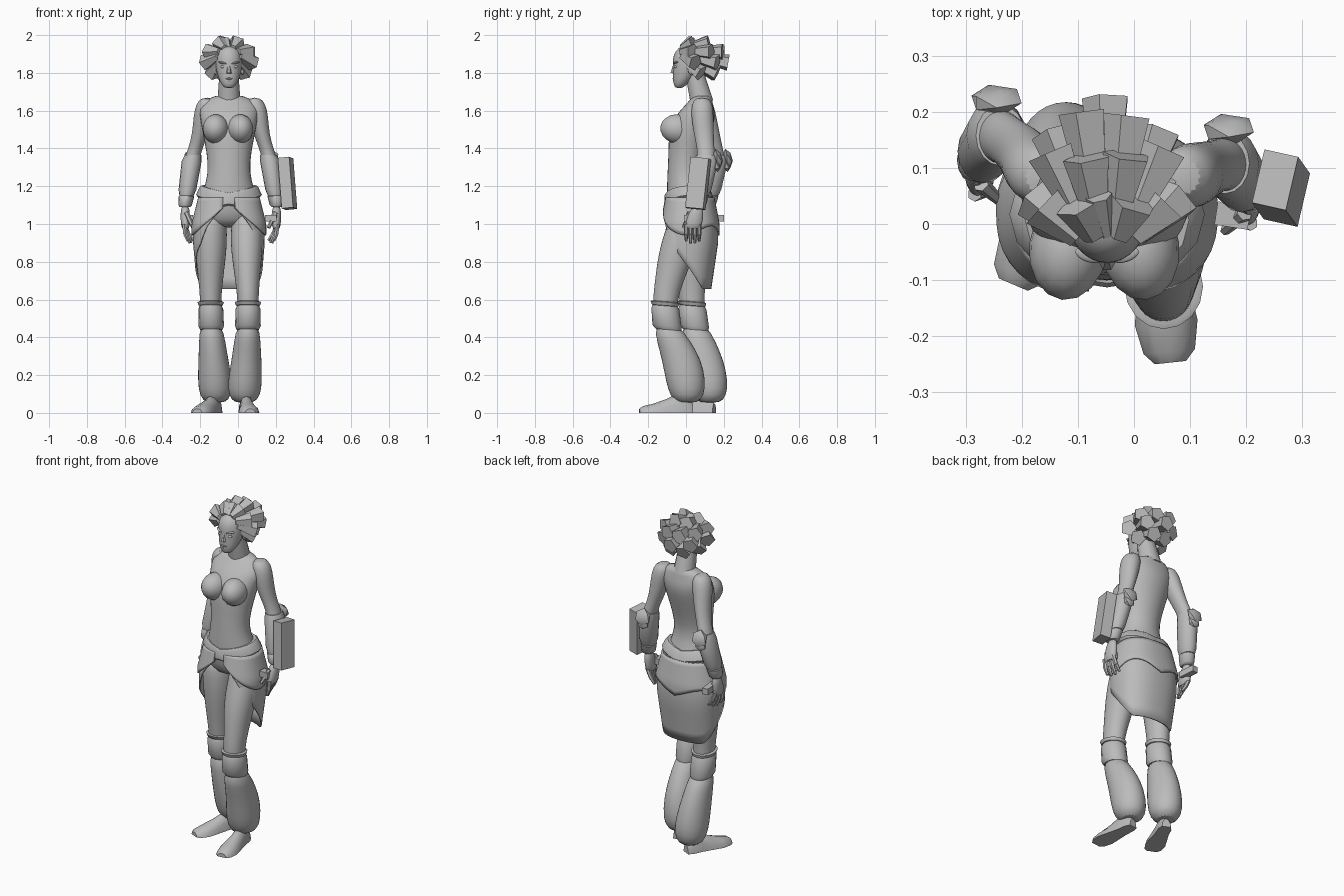
import bpy, bmesh
from math import sin, cos, pi, radians, copysign
from mathutils import Vector, Matrix, Euler

if "Cube" in bpy.data.objects:
    bpy.data.objects.remove(bpy.data.objects["Cube"])

grey = bpy.data.materials.new("plain grey")
grey.use_nodes = True
grey.diffuse_color = (0.5, 0.5, 0.5, 1)
grey.node_tree.nodes["Principled BSDF"].inputs["Base Color"].default_value = grey.diffuse_color
parts = []
MID = -.048  # body centre line
SIDES = (("left", 1), ("right", -1))


def finish(name, bm):
    bmesh.ops.recalc_face_normals(bm, faces=bm.faces)
    mesh = bpy.data.meshes.new(name)
    bm.to_mesh(mesh)
    bm.free()
    mesh.materials.append(grey)
    obj = bpy.data.objects.new(name, mesh)
    bpy.context.collection.objects.link(obj)
    parts.append(obj)
    return obj


def skin(name, loops):
    """Skin closed loops of points and cap both ends."""
    bm = bmesh.new()
    rows = [[bm.verts.new(point) for point in loop] for loop in loops]
    count = len(rows[0])
    for lower, upper in zip(rows, rows[1:]):
        for i in range(count):
            j = (i + 1) % count
            bm.faces.new((lower[i], lower[j], upper[j], upper[i]))
    bm.faces.new(rows[0])
    bm.faces.new(rows[-1])
    return finish(name, bm)


def circle(count):
    return [(cos(2 * pi * i / count), sin(2 * pi * i / count)) for i in range(count)]


def track(*points):
    """Centre line through points listed from top to bottom, looked up by height."""
    points = [Vector(point) for point in points]

    def centre(z):
        for upper, lower in zip(points, points[1:]):
            if z >= lower.z:
                break
        t = min(1, max(0, (upper.z - z) / (upper.z - lower.z)))
        spot = upper.lerp(lower, t)
        return spot.x, spot.y
    return centre


def loft(name, centre, profile, tilt=0, lean=0):
    """Ellipses along a centre line; profile rows are height, x radius, y radius."""
    loops = []
    for z, rx, ry in profile:
        x, y = centre(z)
        loops.append([(x + rx * u, y + ry * v, z + tilt * rx * u + lean * ry * v)
                      for u, v in circle(16)])
    return skin(name, loops)


def smooth_loft(name, centre, profile):
    levels = loft(name, centre, profile).modifiers.new("rounding", 'SUBSURF')
    levels.levels = levels.render_levels = 1


def band(name, centre, bottom, top, low, high, tilt=0, lean=0):
    """Cuff with bevelled rims, from low radii at the bottom to high radii at the top."""
    rim, edge = (top - bottom) * .15, .009
    loft(name, centre, [(bottom, low[0] - edge, low[1] - edge), (bottom + rim, *low),
                        (top - rim, *high), (top, high[0] - edge, high[1] - edge)], tilt, lean)


def wedge(name, start, end, start_radius, end_radius, count=6):
    """Tapered prism between two points."""
    start, end = Vector(start), Vector(end)
    turn = (end - start).to_track_quat('Z', 'Y')
    ring = [turn @ Vector((u, v, 0)) for u, v in circle(count)]
    return skin(name, [[start + v * start_radius for v in ring], [end + v * end_radius for v in ring]])


def solid(name, centre, size, turn=(0, 0, 0), kind="ball"):
    bm = bmesh.new()
    place = Matrix.LocRotScale(Vector(centre), Euler(turn), Vector(size))
    if kind == "ball":
        bmesh.ops.create_uvsphere(bm, u_segments=16, v_segments=10, radius=1, matrix=place)
    elif kind == "gem":
        bmesh.ops.create_icosphere(bm, subdivisions=1, radius=1, matrix=place)
    else:
        bmesh.ops.create_cube(bm, size=1, matrix=place)
    return finish(name, bm)


# Torso, neck and bust
spine = track((MID, .088, 1.68), (MID, .055, 1.59), (MID, .02, 1.48), (MID, -.01, 1.27),
              (MID, .03, 1.05))
smooth_loft("torso", spine, [
    (.98, .1, .07), (1.02, .165, .115), (1.1, .165, .125), (1.18, .138, .11), (1.27, .11, .09),
    (1.38, .12, .1), (1.48, .142, .115), (1.56, .155, .112), (1.61, .162, .088),
    (1.65, .135, .062), (1.685, .075, .052)])
wedge("neck", (MID, .085, 1.64), (MID, .045, 1.8), .062, .05, 14)
for side, s in SIDES:
    solid(side + "_bust", (MID - .005 + s * .064, -.042, 1.502), (.07, .095, .078), (-.15, 0, s * .12))

# Crossed sashes on the hips
for side, s in SIDES:
    band(side + "_sash", spine, 1.11, 1.175, (.174, .13), (.155, .122), tilt=s * .2, lean=.1)


# Wrapped skirt, two layers open at the front
def under_hem(angle, x, y):
    """Slants down towards the back; the front corner sweeps up to the waist."""
    low = max(.655, .775 - 1.16 * y)
    return 1.11 + (low - 1.11) * min(1, angle / radians(52))


def over_hem(angle, x, y):
    if y < 0:
        return max(.9, 1.12 - .95 * abs(x))
    return .94 - .05 * sin(2 * angle)


def skirt(name, hem, puff):
    bm = bmesh.new()
    waist, columns, levels = 1.14, 40, 8
    grid = []
    for i in range(columns + 1):
        a = radians(8 + 344 * i / columns)
        x = .19 * copysign(abs(sin(a)) ** .85, sin(a))
        y = -.15 * copysign(abs(cos(a)) ** .85, cos(a))
        drop = waist - hem(min(a, 2 * pi - a), x, y)
        column = []
        for k in range(levels + 1):
            z = waist - drop * k / levels
            narrow = max(0, .9 - z)
            bulge = min(1, .82 + (waist - z) * 1.3) - narrow * .45
            column.append(bm.verts.new((MID + x * bulge + puff * sin(a),
                                        .02 + y * bulge - narrow * .08 - puff * cos(a), z)))
        grid.append(column)
    for a, b in zip(grid, grid[1:]):
        for k in range(levels):
            bm.faces.new((a[k], b[k], b[k + 1], a[k + 1]))
    finish(name, bm).modifiers.new("cloth", 'SOLIDIFY').thickness = .008


skirt("under_skirt", under_hem, 0)
skirt("over_skirt", over_hem, .008)


# Legs, knee cuffs, baggy lower trousers and feet
def foot(name, heel, toe):
    start, along = Vector((*heel, 0)), Vector(toe + (0,)) - Vector(heel + (0,))
    across = Vector((-along.y, along.x, 0)).normalized()
    arch = [(cos(pi * i / 6), sin(pi * i / 6)) for i in range(7)]
    # Sections from heel to toe: fraction, half width, height
    sections = ((0, .025, .05), (.1, .036, .085), (.3, .038, .1), (.5, .046, .072),
                (.75, .056, .048), (.93, .046, .036), (1, .028, .022))
    skin(name, [[start + along * t + across * width * u + Vector((0, 0, height * v)) for u, v in arch]
                for t, width, height in sections])


def leg(side, centre):
    smooth_loft(side + "_thigh", centre, [(1.07, .07, .085), (1, .085, .1), (.9, .088, .1),
                                          (.8, .078, .092), (.7, .066, .078), (.6, .056, .066),
                                          (.5, .057, .066)])
    band(side + "_knee_cuff", centre, .44, .57, (.068, .077), (.066, .074), lean=-.08)
    band(side + "_cuff_rim", centre, .565, .59, (.064, .07), (.07, .076), lean=-.08)
    smooth_loft(side + "_trouser", centre, [(.47, .06, .066), (.38, .071, .091), (.28, .081, .106),
                                            (.17, .093, .108), (.09, .087, .092), (.05, .05, .055)])


leg("left", track((.047, 0, 1), (.046, -.05, .85), (.053, -.112, .6), (.053, -.105, .47),
                  (.045, -.022, .28), (.034, .006, .13)))
leg("right", track((-.143, .025, 1), (-.145, .03, .6), (-.143, .042, .47), (-.13, .095, .28),
                   (-.119, .125, .13)))
foot("left_foot", (.035, .035), (.065, -.247))
foot("right_foot", (-.105, .15), (-.215, -.108))


# Arms, gauntlets and hands; the right arm sits further back
def arm(side, s):
    def at(out, y, z):
        back = min(1, max(0, (1.64 - z) / .26)) * .052 if s < 0 else 0
        return -.038 + s * out, y + back, z

    centre = track(at(.125, .085, 1.66), at(.148, .087, 1.55), at(.163, .095, 1.47),
                   at(.205, .11, 1.35), at(.243, .06, 1.09), at(.24, .036, .975))
    smooth_loft(side + "_arm", centre, [(1.67, .03, .035), (1.635, .056, .058), (1.57, .055, .06),
                                        (1.48, .043, .054), (1.4, .038, .046), (1.35, .042, .05),
                                        (1.2, .04, .045), (1.08, .024, .028)])
    band(side + "_gauntlet", centre, 1.15, 1.365, (.047, .057), (.053, .063))
    band(side + "_wrist_band", centre, 1.09, 1.155, (.036, .044), (.041, .049))
    smooth_loft(side + "_palm", centre, [(1.1, .022, .026), (1.05, .025, .042), (1, .025, .046),
                                         (.97, .018, .04)])
    for i in range(4):
        y, drop = .001 + .023 * i, .012 * abs(i - 1.4)
        knuckle = at(.242 - .006 * i, y, .948)
        wedge(side + "_finger", at(.246, y, 1), knuckle, .013, .012)
        wedge(side + "_fingertip", knuckle, at(.228 - .01 * i, y, .893 + drop), .012, .007)
    wedge(side + "_thumb", at(.235, .02, 1.06), at(.2, -.012, .98), .015, .009)
    solid(side + "_elbow_pad", at(.207, .17, 1.35), (.05, .024, .05), (.3, 0, 0), "gem")
    solid(side + "_elbow_plate", at(.209, .162, 1.31), (.036, .022, .035), (.2, 0, 0), "gem")


for side, s in SIDES:
    arm(side, s)

# Arm case and the small bars by the hands
solid("arm_case", (.262, .064, 1.215), (.062, .098, .27), (-.09, -.1, -.22), "box")
solid("left_hand_bar", (.176, .015, 1.03), (.06, .042, .036), (0, 0, -.15), "box")
solid("right_hand_bar", (-.262, .15, 1.03), (.036, .1, .036), (0, 0, .1), "box")

# Head and face
skull = track((MID, .03, 1.95), (MID, .008, 1.82), (MID, -.038, 1.72))
smooth_loft("head", skull, [(1.718, .022, .018), (1.74, .042, .038), (1.775, .058, .058),
                            (1.82, .07, .078), (1.87, .076, .09), (1.915, .068, .085),
                            (1.95, .038, .05)])
wedge("nose", (MID, -.062, 1.845), (MID, -.07, 1.798), .006, .014)
solid("upper_lip", (MID, -.058, 1.77), (.022, .014, .007))
solid("lower_lip", (MID, -.054, 1.758), (.018, .015, .008))
for side, s in SIDES:
    solid(side + "_eye", (MID + s * .03, -.054, 1.832), (.016, .01, .008))
    solid(side + "_brow", (MID + s * .032, -.055, 1.853), (.026, .013, .006), (0, -s * .2, s * .3))
    solid(side + "_ear", (MID + s * .072, .03, 1.82), (.01, .02, .032))

# Swept back hair locks in tiers: elevation, spread to each side, number of locks
for rise, spread, count in ((-46, 85, 4), (-8, 98, 5), (26, 105, 6), (64, 120, 4)):
    for i in range(count):
        turn = radians(spread * (2 * i / (count - 1) - 1))
        reach = cos(radians(rise)) * (1 - .06 * (i % 2))
        x, y = .13 * sin(turn) * reach, .07 + .155 * cos(turn) * reach
        z = 1.868 + .098 * sin(radians(rise))
        root = (MID + x * .45, .3 * y - .035, 1.92 + .4 * (z - 1.93))
        wedge("hair_lock", root, (MID + x, y, z), .02, .045, 5)
wedge("front_lock", (MID, -.02, 1.93), (MID - .015, .05, 1.968), .012, .024)

# Smooth shading that keeps the hard edges
bpy.ops.object.select_all(action='DESELECT')
for obj in parts:
    obj.select_set(True)
bpy.context.view_layer.objects.active = parts[0]
bpy.ops.object.shade_smooth_by_angle(angle=radians(42))
